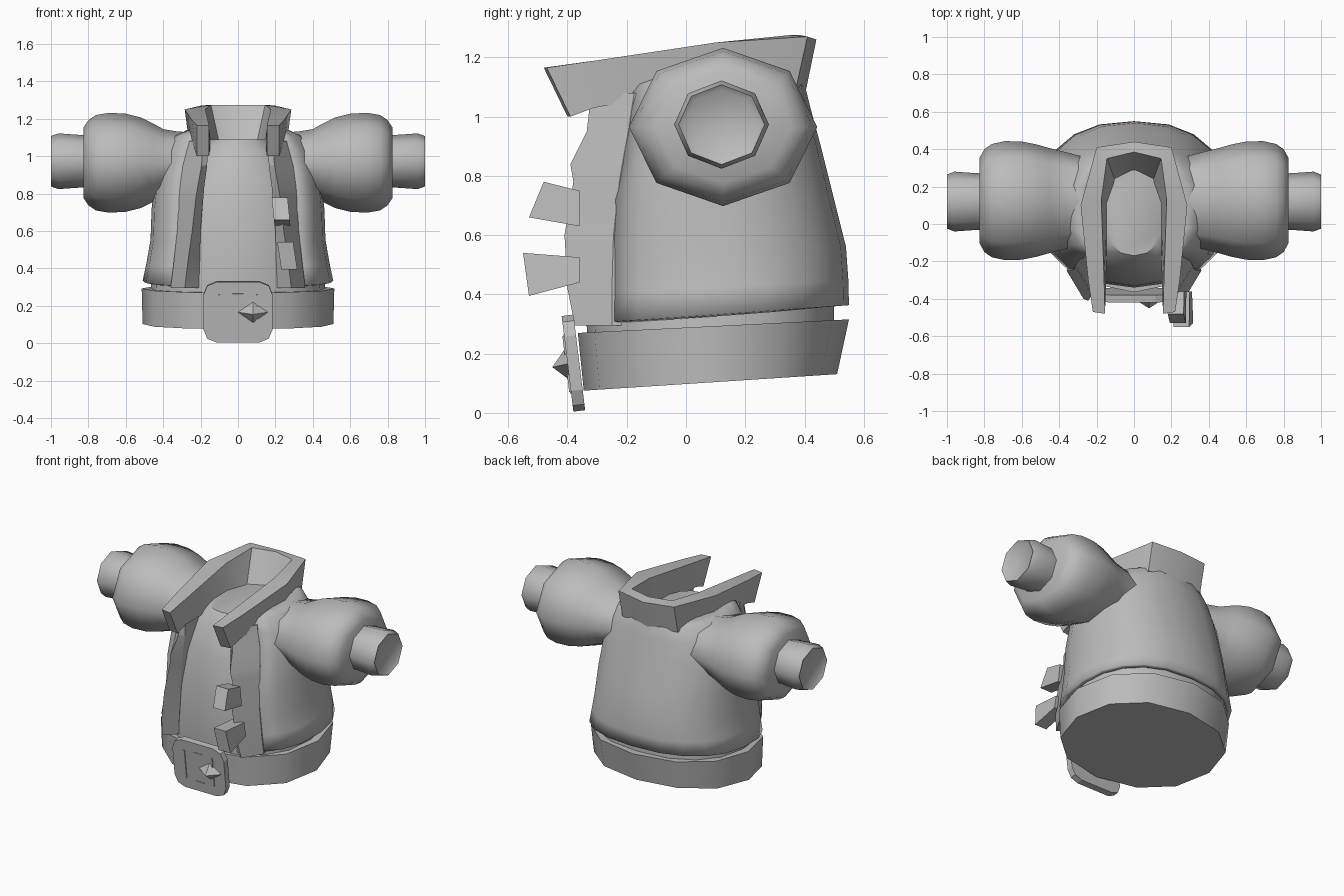
import bpy
import bmesh
from math import sin, cos, pi, radians, copysign
from mathutils import Matrix

if "Cube" in bpy.data.objects:
    bpy.data.objects.remove(bpy.data.objects["Cube"])

GREY = (0.5, 0.5, 0.5, 1)
cloth = bpy.data.materials.new("plain_grey")
cloth.use_nodes = True
cloth.diffuse_color = GREY
cloth.node_tree.nodes["Principled BSDF"].inputs["Base Color"].default_value = GREY


def finish(name, bm, smooth=35, mirror=False):
    """Turn a bmesh into a shaded object, optionally mirrored across x."""
    bmesh.ops.recalc_face_normals(bm, faces=bm.faces)
    mesh = bpy.data.meshes.new(name)
    bm.to_mesh(mesh)
    bm.free()
    mesh.materials.append(cloth)
    obj = bpy.data.objects.new(name, mesh)
    bpy.context.collection.objects.link(obj)
    if smooth:
        bpy.ops.object.select_all(action='DESELECT')
        obj.select_set(True)
        bpy.context.view_layer.objects.active = obj
        bpy.ops.object.shade_smooth_by_angle(angle=radians(smooth))
    if mirror:
        obj.modifiers.new("Mirror", 'MIRROR').use_clip = True
    return obj


def loft(name, rings, closed=True, caps=(True, True), **options):
    """Skin a list of equal-length point rings."""
    bm = bmesh.new()
    rows = [[bm.verts.new(p) for p in ring] for ring in rings]
    count = len(rows[0])
    for low, high in zip(rows, rows[1:]):
        for i in range(count if closed else count - 1):
            j = (i + 1) % count
            bm.faces.new((low[i], low[j], high[j], high[i]))
    for row, wanted in zip((rows[0], rows[-1]), caps):
        if wanted:
            bm.faces.new(row)
    return finish(name, bm, **options)


def power(value, p):
    return copysign(abs(value) ** p, value)


def waist_ring(z, width, front, back, slope=0.0, sides=16, gap=None, p=0.85):
    """Rounded body section starting at the front; gap leaves it open there."""
    mid, depth = (front + back) / 2, (back - front) / 2
    if gap is None:
        angles = [2 * pi * i / sides for i in range(sides)]
    else:
        angles = [gap + (2 * pi - 2 * gap) * i / sides for i in range(sides + 1)]
    ring = []
    for t in angles:
        y = mid - depth * power(cos(t), p)
        ring.append((width * power(sin(t), p), y, z + slope * y))
    return ring


# Shirt under the open jacket, closed at the neck
loft("shirt", [waist_ring(*s) for s in (
    (0.24, 0.47, -0.33, 0.50, 0.06),
    (0.38, 0.46, -0.34, 0.50, 0.06),
    (0.62, 0.42, -0.33, 0.48),
    (0.85, 0.35, -0.29, 0.42),
    (1.02, 0.25, -0.23, 0.37),
    (1.09, 0.16, -0.17, 0.31))], smooth=40)

# Jacket shell with square shoulders, open at the front
jacket = loft("jacket", [waist_ring(*s, gap=0.68) for s in (
    (0.325, 0.51, -0.34, 0.55, 0.07),
    (0.42, 0.49, -0.34, 0.548, 0.05),
    (0.55, 0.468, -0.34, 0.54, 0.02),
    (0.72, 0.462, -0.32, 0.50),
    (0.90, 0.44, -0.28, 0.455),
    (1.03, 0.40, -0.25, 0.42),
    (1.11, 0.34, -0.24, 0.40),
    (1.145, 0.26, -0.22, 0.385))], closed=False, caps=(False, False), smooth=50)
shell = jacket.modifiers.new("Thickness", 'SOLIDIFY')
shell.thickness = 0.03

# Raised front edges of the jacket
edges = []
for z, outer, ridge, inner, back, front in (
        (0.295, 0.36, 0.285, 0.21, -0.25, -0.375),
        (0.42, 0.345, 0.27, 0.205, -0.25, -0.40),
        (0.60, 0.325, 0.245, 0.20, -0.245, -0.41),
        (0.78, 0.315, 0.225, 0.185, -0.225, -0.38),
        (0.84, 0.31, 0.215, 0.18, -0.215, -0.39),
        (0.95, 0.295, 0.195, 0.165, -0.195, -0.335),
        (1.08, 0.26, 0.185, 0.16, -0.175, -0.32)):
    edges.append([(outer, back, z), (ridge, front, z), (inner, -0.31, z),
                  (inner, -0.1, z), (outer - 0.03, -0.1, z)])
loft("jacket_front_edge", edges, smooth=25, mirror=True)

# Standing collar: outer top, inner top, inner bottom, outer bottom per station
loft("collar", [
    [(0.22, -0.47, 1.165), (0.155, -0.48, 1.165), (0.155, -0.40, 1.0), (0.22, -0.39, 1.0)],
    [(0.245, -0.3, 1.19), (0.16, -0.3, 1.19), (0.15, -0.32, 1.03), (0.23, -0.31, 1.03)],
    [(0.285, 0.1, 1.25), (0.175, 0.13, 1.25), (0.14, 0.1, 1.04), (0.265, 0.1, 1.1)],
    [(0.2, 0.41, 1.27), (0.145, 0.35, 1.275), (0.1, 0.23, 1.07), (0.2, 0.37, 1.09)],
    [(0, 0.44, 1.26), (0, 0.385, 1.275), (0, 0.28, 1.07), (0, 0.405, 1.09)]],
    caps=(True, False), smooth=40, mirror=True)


# Puffed sleeves and cuffs
def sleeve_ring(x, ry, rz, y=0.125, z=0.965, sides=8):
    return [(x, y + ry * sin(2 * pi * i / sides), z + rz * cos(2 * pi * i / sides))
            for i in range(sides)]


loft("puffed_sleeve", [sleeve_ring(*s) for s in (
    (0.22, 0.22, 0.16), (0.33, 0.25, 0.168), (0.40, 0.268, 0.18),
    (0.45, 0.28, 0.208), (0.52, 0.30, 0.242), (0.60, 0.316, 0.262),
    (0.69, 0.318, 0.267), (0.76, 0.303, 0.255), (0.80, 0.275, 0.228),
    (0.825, 0.23, 0.19))], smooth=60, mirror=True)
loft("cuff", [sleeve_ring(x, r, r * 0.93, 0.12, 0.973) for x, r in (
    (0.79, 0.15), (0.85, 0.152), (0.96, 0.16), (1.0, 0.145),
    (0.985, 0.125))], smooth=50, mirror=True)

# Belt around the hem
loft("belt", [waist_ring(*s, sides=12, p=0.92) for s in (
    (0.0975, 0.51, -0.345, 0.51, 0.065),
    (0.288, 0.515, -0.365, 0.55, 0.05),
    (0.288, 0.46, -0.32, 0.50, 0.05))], smooth=60)


# Chunky fasteners on the left front edge: side outline pushed along x
def prism(name, outline, x0, x1, lean=0.0):
    loft(name, [[(x + lean * (z - outline[0][1]), y, z) for y, z in outline]
                for x in (x0, x1)], smooth=0)


prism("upper_fastener", [(-0.48, 0.78), (-0.36, 0.75), (-0.36, 0.63), (-0.53, 0.66)],
      0.18, 0.265, -0.1)
prism("lower_fastener", [(-0.55, 0.54), (-0.36, 0.525), (-0.36, 0.44), (-0.53, 0.395)],
      0.21, 0.295, -0.15)


# Buckle group, built upright and tilted as one
def place(bm):
    bmesh.ops.transform(bm, verts=bm.verts, matrix=(
        Matrix.Translation((0, -0.38, 0.168)) @ Matrix.Rotation(radians(7), 4, 'X')))
    return bm


def buckle_box(name, x, z, width, height, bevel=0.0, depth=0.04, y=0.0):
    bm = bmesh.new()
    bmesh.ops.create_cube(bm, size=1, matrix=Matrix.Translation((x, y, z))
                          @ Matrix.Diagonal((width, depth, height, 1)))
    if bevel:
        corners = [e for e in bm.edges
                   if abs((e.verts[0].co - e.verts[1].co).y) > depth / 2]
        bmesh.ops.bevel(bm, geom=corners, offset=bevel, segments=2, profile=0.5,
                        affect='EDGES')
    finish(name, place(bm), smooth=0)


buckle_box("buckle_plate", 0, 0, 0.37, 0.325, bevel=0.07)
for side in (-1, 1):
    buckle_box("buckle_bar", side * 0.1, 0, 0.01, 0.19, depth=0.008, y=-0.022)
    buckle_box("buckle_dash", 0, side * 0.098, 0.06, 0.004, depth=0.004, y=-0.021)

# Pointed stud on the buckle
bm = bmesh.new()
base = [bm.verts.new(p) for p in ((0, -0.02, 0), (0.08, -0.02, -0.055),
                                 (0.16, -0.02, 0), (0.08, -0.02, 0.055))]
tip = bm.verts.new((0.08, -0.072, -0.005))
bm.faces.new(base)
for i in range(4):
    bm.faces.new((base[i], base[(i + 1) % 4], tip))
finish("buckle_stud", place(bm), smooth=0)
